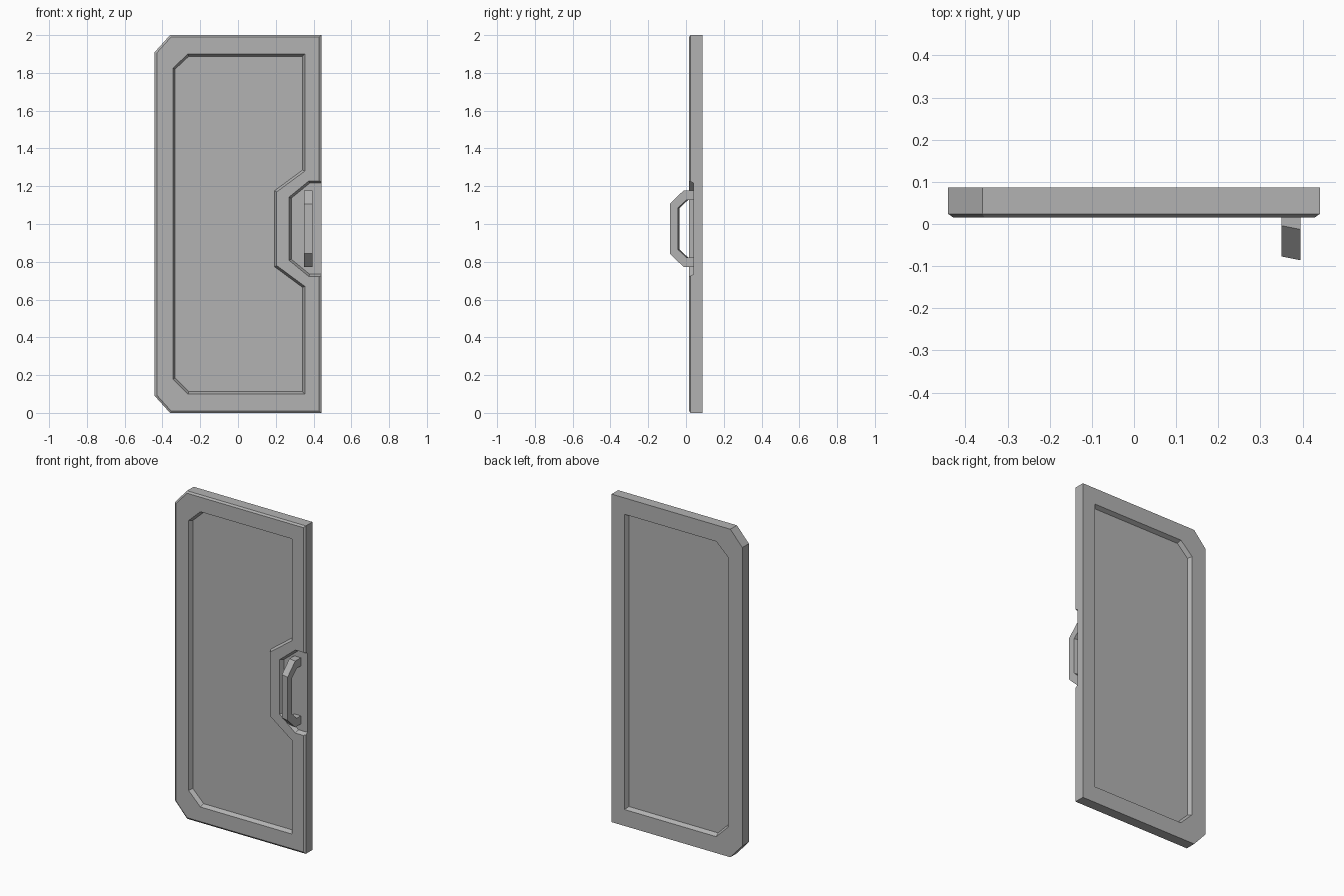
import bpy
import bmesh
from mathutils import Vector

if "Cube" in bpy.data.objects:
    bpy.data.objects.remove(bpy.data.objects["Cube"], do_unlink=True)

FRONT, BACK, DEPTH, SLOPE = 0.016, 0.087, 0.025, 0.012
MID = 0.975  # handle centre height

grey = bpy.data.materials.new("plain grey")
grey.use_nodes = True
colour = (0.45, 0.45, 0.45, 1)
grey.diffuse_color = colour
grey.node_tree.nodes["Principled BSDF"].inputs["Base Color"].default_value = colour


def inset(points, amount):
    """Move every side of a clockwise (x, z) outline inwards, with mitred corners."""
    result = []
    for i, p in enumerate(points):
        p = Vector(p)
        a = (p - Vector(points[i - 1])).normalized()
        b = (Vector(points[(i + 1) % len(points)]) - p).normalized()
        na, nb = Vector((a.y, -a.x)), Vector((b.y, -b.x))
        result.append(p + (na + nb) * amount / (1 + na.dot(nb)))
    return result


def finish(name, bm):
    bmesh.ops.recalc_face_normals(bm, faces=bm.faces)
    mesh = bpy.data.meshes.new(name)
    bm.to_mesh(mesh)
    bm.free()
    mesh.materials.append(grey)
    obj = bpy.data.objects.new(name, mesh)
    bpy.context.collection.objects.link(obj)
    return obj


def loft(name, outline, levels):
    """Solid through insets of one outline, each level being (y, inset)."""
    bm = bmesh.new()
    rings = [[bm.verts.new((p.x, y, p.y)) for p in inset(outline, amount)]
             for y, amount in levels]
    n = len(outline)
    for lower, upper in zip(rings, rings[1:]):
        for i in range(n):
            j = (i + 1) % n
            bm.faces.new((lower[i], lower[j], upper[j], upper[i]))
    bm.faces.new(rings[0])
    bm.faces.new(rings[-1])
    return finish(name, bm)


def recess(name, outline, surface, direction):
    """Cutter with sloping walls, sunk from a surface along y."""
    over = 0.01
    return loft(name, outline, [
        (surface - direction * over, -SLOPE * over / DEPTH),
        (surface + direction * DEPTH, SLOPE)])


def mirrored(upper):
    """Complete a half outline by reflecting it about the handle height."""
    return upper + [(u, 2 * MID - z) for u, z in reversed(upper)]


# Door slab with clipped corners and a bevelled front edge
slab = [(-0.441, 0.09), (-0.441, 1.91), (-0.36, 2), (0.441, 2), (0.441, 0), (-0.36, 0)]
door = loft("door", slab, [(BACK, 0), (FRONT + 0.008, 0), (FRONT, 0.011)])

# Sunken panels and handle pocket
corners = [(-0.265, 0.1), (-0.345, 0.18), (-0.345, 1.825), (-0.265, 1.9), (0.354, 1.9)]
step = mirrored([(0.354, 1.28), (0.205, 1.17)])
pocket = mirrored([(0.5, 1.228), (0.375, 1.228), (0.27, 1.142)])
cutters = [
    recess("front_panel_cutter", corners + step + [(0.354, 0.1)], FRONT, 1),
    recess("back_panel_cutter", corners + [(0.354, 0.1)], BACK, -1),
    recess("handle_pocket_cutter", pocket[::-1], FRONT, 1),
]
for cutter in cutters:
    cutter.hide_render = True
    mod = door.modifiers.new(cutter.name, "BOOLEAN")
    mod.operation = "DIFFERENCE"
    mod.solver = "EXACT"
    mod.object = cutter
graph = bpy.context.evaluated_depsgraph_get()
cut_mesh = bpy.data.meshes.new_from_object(door.evaluated_get(graph))
door.modifiers.clear()
door.data = cut_mesh
for cutter in cutters:
    bpy.data.objects.remove(cutter, do_unlink=True)

# Faceted pull handle, slightly skewed towards the hinge side
outer = mirrored([(0.05, 1.177), (-0.013, 1.177), (-0.086, 1.107)])
inner = mirrored([(0.05, 1.127), (0.002, 1.127), (-0.043, 1.085)])
# Reorder each mirrored outline so that it runs from top foot to bottom foot
bm = bmesh.new()
sides = []
for x in (0.35, 0.395):
    skew = (0.395 - x) * 0.2
    sides.append([[bm.verts.new((x, y + skew, z)) for y, z in path]
                  for path in (outer, inner)])
(o1, i1), (o2, i2) = sides
for k in range(len(outer) - 1):
    for a, b in ((o1, o2), (o2, i2), (i2, i1), (i1, o1)):
        bm.faces.new((a[k], a[k + 1], b[k + 1], b[k]))
for k in (0, -1):
    bm.faces.new((o1[k], o2[k], i2[k], i1[k]))
finish("handle", bm)
